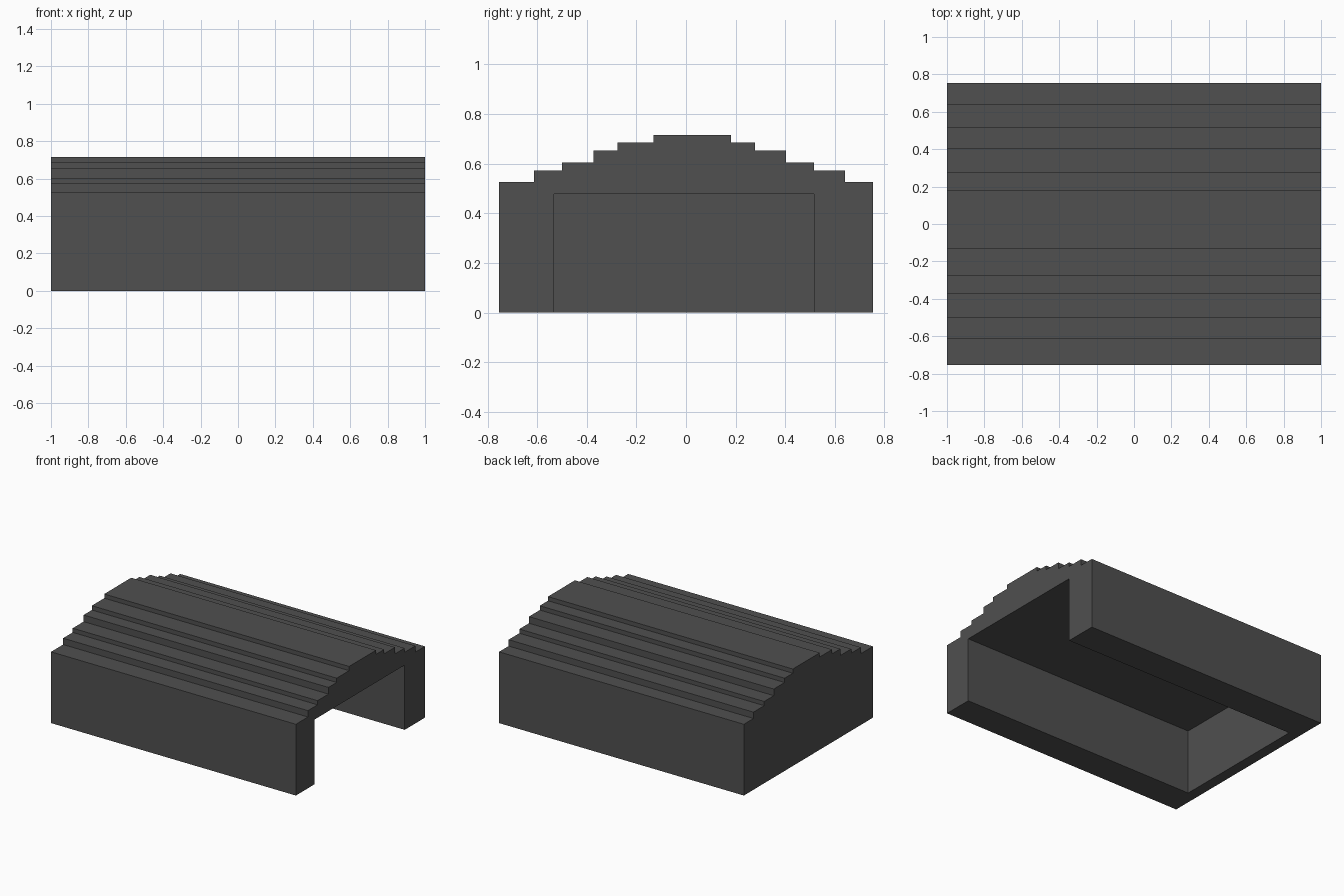
import bpy
import bmesh

if "Cube" in bpy.data.objects:
    bpy.data.objects.remove(bpy.data.objects["Cube"])

# Single dark grey colour
grey = bpy.data.materials.new("dark grey")
grey.diffuse_color = (0.08, 0.08, 0.08, 1)
grey.use_nodes = True
grey.node_tree.nodes["Principled BSDF"].inputs["Base Color"].default_value = grey.diffuse_color

HALF_LENGTH = 1.0
BACK_WALL = 0.08
OPEN_LEFT, OPEN_RIGHT, OPEN_TOP = -0.533, 0.517, 0.478

# Stepped roof: (left y, right y, top z) of each tier
tiers = [(-0.753, 0.753, 0.526), (-0.612, 0.641, 0.573), (-0.5, 0.516, 0.604),
         (-0.373, 0.404, 0.653), (-0.277, 0.278, 0.685), (-0.132, 0.182, 0.716)]


def stepped_outline():
    """Right and left stair edges, from right wall top over the crown."""
    right, left = [], []
    z_low = 0.0
    for y0, y1, z in tiers:
        right += [(y1, z_low), (y1, z)]
        left += [(y0, z_low), (y0, z)]
        z_low = z
    return right + left[::-1]


def extrude_profile(name, points, x0, x1):
    """Solid made by sweeping a y-z profile along x."""
    bm = bmesh.new()
    face = bm.faces.new([bm.verts.new((x0, y, z)) for y, z in points])
    swept = bmesh.ops.extrude_face_region(bm, geom=[face])["geom"]
    verts = [g for g in swept if isinstance(g, bmesh.types.BMVert)]
    bmesh.ops.translate(bm, verts=verts, vec=(x1 - x0, 0, 0))
    bmesh.ops.recalc_face_normals(bm, faces=bm.faces)
    mesh = bpy.data.meshes.new(name)
    bm.to_mesh(mesh)
    bm.free()
    mesh.materials.append(grey)
    obj = bpy.data.objects.new(name, mesh)
    bpy.context.collection.objects.link(obj)
    return obj


# Stepped shell with side walls, open at the right end and underneath
opening = [(OPEN_LEFT, 0), (OPEN_LEFT, OPEN_TOP), (OPEN_RIGHT, OPEN_TOP), (OPEN_RIGHT, 0)]
extrude_profile("stepped_shell", stepped_outline() + opening,
                -HALF_LENGTH + BACK_WALL, HALF_LENGTH)

# Closed end wall; its inner face is hidden against the shell except in the opening
end_wall = extrude_profile("end_wall", stepped_outline(),
                           -HALF_LENGTH, -HALF_LENGTH + BACK_WALL)
